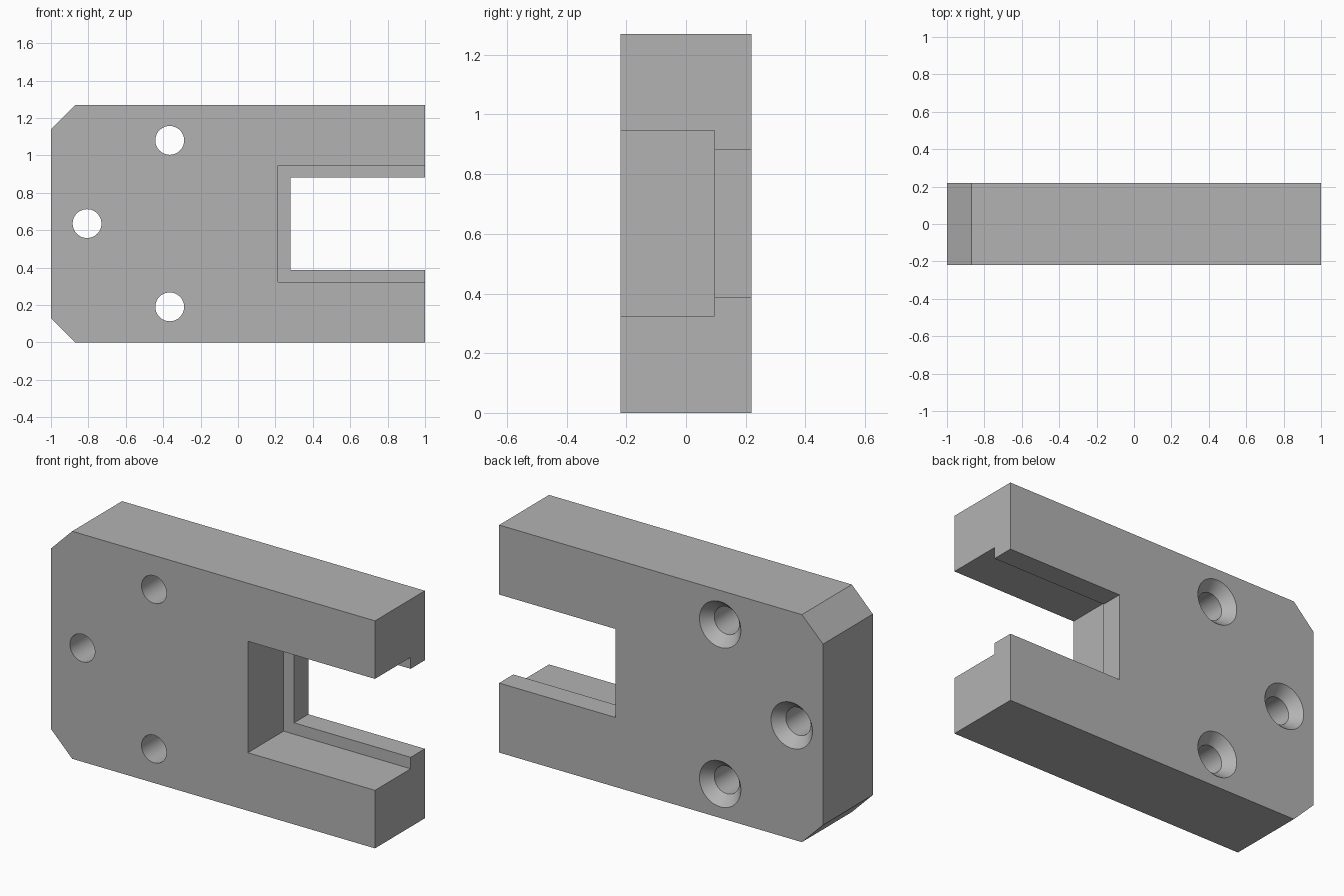
import bpy
import bmesh
import math

cube = bpy.data.objects.get("Cube")
if cube:
    bpy.data.objects.remove(cube, do_unlink=True)

HEIGHT, HALF_Y, CHAMFER = 1.27, 0.22, 0.13
MID = HEIGHT / 2

steel = bpy.data.materials.new("plain grey")
steel.use_nodes = True
colour = (0.45, 0.45, 0.45, 1)
steel.diffuse_color = colour
steel.node_tree.nodes["Principled BSDF"].inputs["Base Color"].default_value = colour


def make_object(name, bm):
    bmesh.ops.recalc_face_normals(bm, faces=bm.faces)
    mesh = bpy.data.meshes.new(name)
    bm.to_mesh(mesh)
    bm.free()
    mesh.materials.append(steel)
    obj = bpy.data.objects.new(name, mesh)
    bpy.context.collection.objects.link(obj)
    return obj


def prism(name, outline, y0, y1):
    """Extrude an x-z outline along y."""
    bm = bmesh.new()
    face = bm.faces.new([bm.verts.new((x, y0, z)) for x, z in outline])
    moved = bmesh.ops.extrude_face_region(bm, geom=[face])["geom"]
    verts = [v for v in moved if isinstance(v, bmesh.types.BMVert)]
    bmesh.ops.translate(bm, verts=verts, vec=(0, y1 - y0, 0))
    return make_object(name, bm)


def lathe(name, x, z, profile, sides=48):
    """Revolve a closed (radius, y) profile about a y-parallel axis."""
    bm = bmesh.new()
    rings = []
    for r, y in profile:
        angles = [math.tau * i / sides for i in range(sides)]
        rings.append([bm.verts.new((x + r * math.cos(a), y, z + r * math.sin(a)))
                      for a in angles])
    for a, b in zip(rings, rings[1:]):
        for i in range(sides):
            j = (i + 1) % sides
            bm.faces.new((a[i], a[j], b[j], b[i]))
    bm.faces.new(rings[0])
    bm.faces.new(rings[-1])
    return make_object(name, bm)


def slot(name, x, half_height, y0, y1):
    low, high = MID - half_height, MID + half_height
    return prism(name, [(x, low), (1.2, low), (1.2, high), (x, high)], y0, y1)


# Plate with two chamfered corners
plate = prism("slotted_plate", [
    (-1 + CHAMFER, 0), (1, 0), (1, HEIGHT), (-1 + CHAMFER, HEIGHT),
    (-1, HEIGHT - CHAMFER), (-1, CHAMFER)], -HALF_Y, HALF_Y)

# Stepped slot: wide at the front, narrow through the back
cutters = [slot("wide_slot", 0.215, 0.311, -0.4, 0.095),
           slot("narrow_slot", 0.28, 0.247, -0.3, 0.4)]

# Screw holes, countersunk from the back
HOLE, SINK, DEPTH = 0.077, 0.128, 0.058
for x, z in ((-0.365, MID - 0.445), (-0.365, MID + 0.445), (-0.807, MID)):
    cutters.append(lathe("screw_hole", x, z, [
        (HOLE, -0.4), (HOLE, HALF_Y - DEPTH), (SINK, HALF_Y), (SINK, 0.4)]))

# Cut, bake the result and drop the cutters
for cutter in cutters:
    cutter.hide_render = True
    mod = plate.modifiers.new("cut", "BOOLEAN")
    mod.operation = "DIFFERENCE"
    mod.solver = "EXACT"
    mod.object = cutter
bpy.context.view_layer.update()
graph = bpy.context.evaluated_depsgraph_get()
baked = bpy.data.meshes.new_from_object(plate.evaluated_get(graph))
plate.modifiers.clear()
plate.data = baked
baked.materials.clear()
baked.materials.append(steel)
for cutter in cutters:
    bpy.data.objects.remove(cutter, do_unlink=True)

# Smooth hole walls, crisp edges
bpy.ops.object.select_all(action="DESELECT")
plate.select_set(True)
bpy.context.view_layer.objects.active = plate
bpy.ops.object.shade_smooth_by_angle(angle=math.radians(25))
